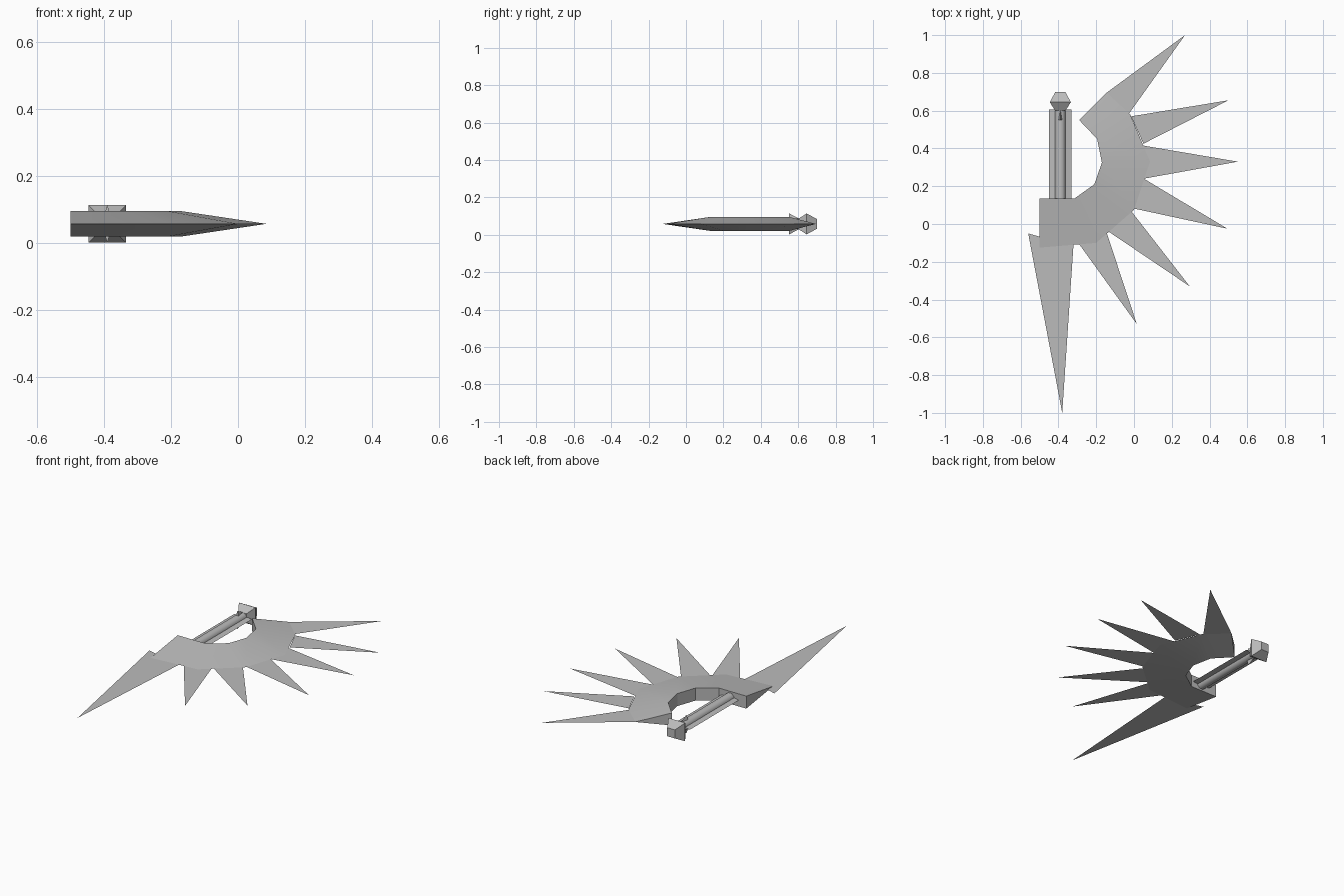
import bpy, bmesh, math

cube = bpy.data.objects.get("Cube")
if cube:
    bpy.data.objects.remove(cube, do_unlink=True)

steel = bpy.data.materials.new("grey steel")
steel.use_nodes = True
GREY = (0.5, 0.5, 0.5, 1.0)
steel.diffuse_color = GREY
steel.node_tree.nodes["Principled BSDF"].inputs["Base Color"].default_value = GREY

MID = 0.058      # height of the cutting plane
HALF = 0.038     # half thickness of the blade spine
HX = -0.39       # handle axis


def make(name, verts, faces, solid=True, angle=25):
    bm = bmesh.new()
    vs = [bm.verts.new(v) for v in verts]
    for f in faces:
        bm.faces.new([vs[i] for i in f])
    if solid:
        bmesh.ops.recalc_face_normals(bm, faces=bm.faces)
    mesh = bpy.data.meshes.new(name)
    bm.to_mesh(mesh)
    bm.free()
    mesh.materials.append(steel)
    ob = bpy.data.objects.new(name, mesh)
    bpy.context.collection.objects.link(ob)
    bpy.ops.object.select_all(action='DESELECT')
    ob.select_set(True)
    bpy.context.view_layer.objects.active = ob
    bpy.ops.object.shade_smooth_by_angle(angle=math.radians(angle))
    return ob


def lathe_y(name, profile, sides, turn=0.0, angle=25):
    """Rings of (y, radius) around the handle axis, capped at both ends."""
    verts, faces = [], []
    for y, r in profile:
        for k in range(sides):
            a = turn + 2 * math.pi * k / sides
            verts.append((HX + r * math.cos(a), y, MID + r * math.sin(a)))
    for i in range(len(profile) - 1):
        for k in range(sides):
            a, b = i * sides + k, i * sides + (k + 1) % sides
            faces.append((a, b, b + sides, a + sides))
    faces.append(tuple(range(sides)))
    faces.append(tuple(range(len(verts) - sides, len(verts))))
    return make(name, verts, faces, angle=angle)


# Crescent blade: thick inner spine tapering to a knife edge outside
inner = [(-0.5, 0.135), (-0.315, 0.135), (-0.21, 0.21),
         (-0.17, 0.325), (-0.195, 0.45), (-0.29, 0.55)]
outer = [(-0.5, -0.125), (-0.2, -0.10), (0.0, 0.075),
         (0.085, 0.33), (-0.02, 0.58), (-0.145, 0.695)]
verts, faces = [], []
for (ix, iy), (ox, oy) in zip(inner, outer):
    verts += [(ix, iy, MID + HALF), (ix, iy, MID - HALF), (ox, oy, MID)]
for i in range(len(inner) - 1):
    for k in range(3):
        a, b = 3 * i + k, 3 * i + (k + 1) % 3
        faces.append((a, b, b + 3, a + 3))
faces += [(0, 1, 2), (15, 16, 17)]
make("crescent_blade", verts, faces)

# Flat paper-thin spikes fanning out of the cutting edge
spikes = [
    [(-0.56, -0.05), (-0.38, -1.0), (-0.32, -0.105), (-0.42, -0.09)],
    [(-0.29, -0.107), (0.015, -0.53), (-0.145, -0.045)],
    [(-0.135, -0.04), (0.295, -0.33), (-0.02, 0.075)],
    [(-0.015, 0.085), (0.495, -0.025), (0.052, 0.24)],
    [(0.052, 0.24), (0.55, 0.33), (0.05, 0.415)],
    [(0.05, 0.425), (0.5, 0.655), (-0.015, 0.57)],
    [(-0.03, 0.58), (0.27, 1.0), (-0.145, 0.695)],
]
for n, pts in enumerate(spikes, 1):
    make(f"spike_{n}", [(x, y, MID) for x, y in pts],
         [tuple(range(len(pts)))], solid=False)

# Handle shaft and square pommel
lathe_y("handle_shaft", [(0.11, 0.03), (0.62, 0.03)], 8, math.pi / 8, 50)
q = math.sqrt(2)
lathe_y("pommel", [(0.60, 0.027 * q), (0.645, 0.056 * q), (0.70, 0.026 * q)],
        4, math.pi / 4)

# Thin side fins running along the shaft
for side, name in ((1, "left"), (-1, "right")):
    root, tip = HX + side * 0.025, HX + side * 0.06
    make(f"handle_fin_{name}",
         [(root, 0.12, MID + 0.006), (root, 0.605, MID + 0.006),
          (root, 0.12, MID - 0.006), (root, 0.605, MID - 0.006),
          (tip, 0.12, MID), (tip, 0.605, MID)],
         [(0, 1, 5, 4), (2, 3, 5, 4), (0, 1, 3, 2), (0, 2, 4), (1, 3, 5)])

# Small barbs above and below the end of the shaft
for side, name in ((1, "top"), (-1, "bottom")):
    z = MID + side * 0.025
    make(f"handle_barb_{name}",
         [(HX - 0.01, 0.55, z), (HX + 0.01, 0.55, z), (HX, 0.61, z),
          (HX, 0.552, MID + side * 0.056)],
         [(0, 1, 2), (0, 1, 3), (1, 2, 3), (2, 0, 3)])
